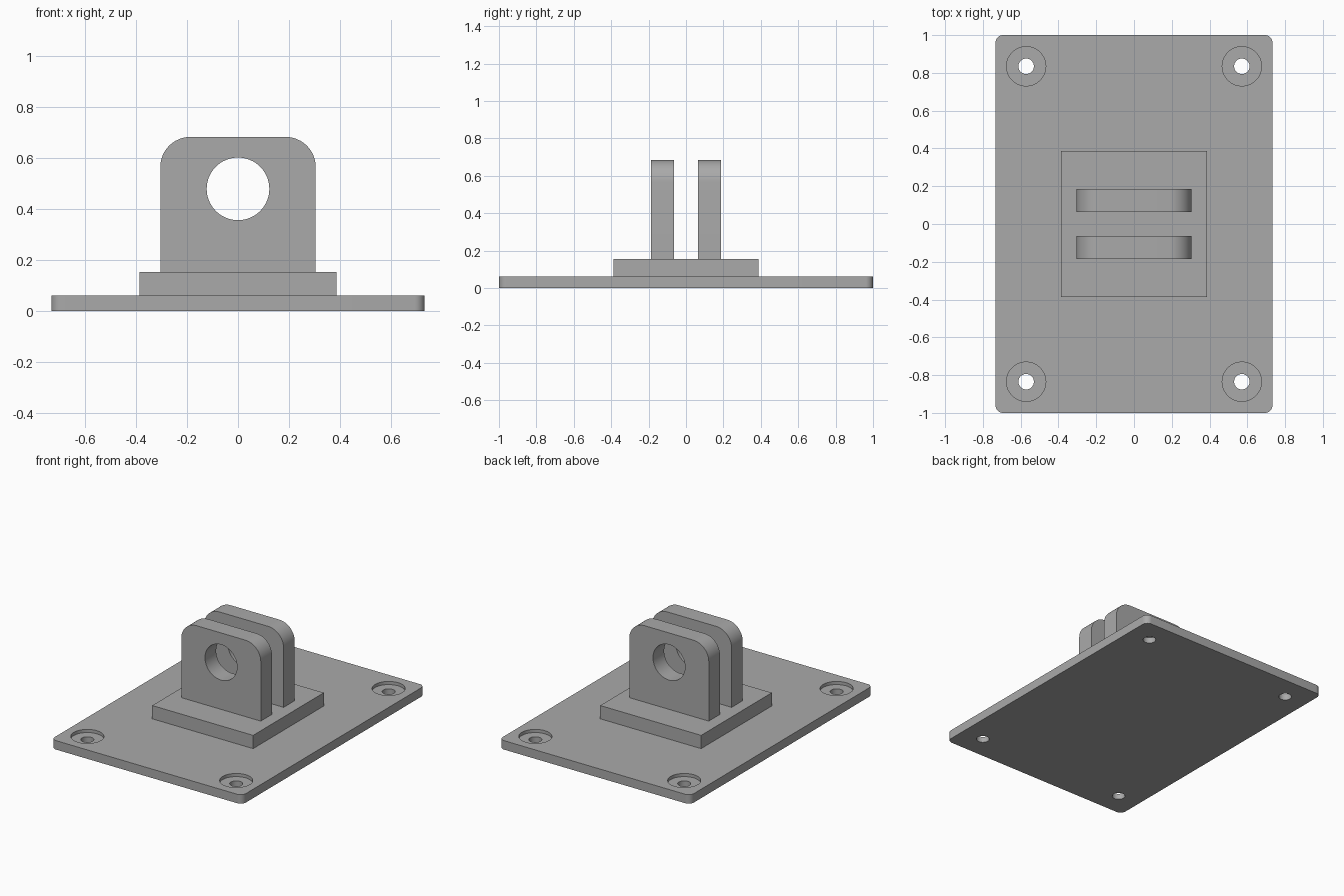
import bpy, bmesh, math
from mathutils import Vector

if "Cube" in bpy.data.objects:
    bpy.data.objects.remove(bpy.data.objects["Cube"], do_unlink=True)

grey = bpy.data.materials.new("plain grey")
grey.use_nodes = True
colour = (0.4, 0.4, 0.4, 1)
grey.diffuse_color = colour
grey.node_tree.nodes["Principled BSDF"].inputs["Base Color"].default_value = colour


def add_object(name, bm):
    mesh = bpy.data.meshes.new(name)
    bm.to_mesh(mesh)
    bm.free()
    mesh.materials.append(grey)
    obj = bpy.data.objects.new(name, mesh)
    bpy.context.collection.objects.link(obj)
    return obj


def box(name, low, high, rounded=None, radius=0):
    """Box between two corners; edges chosen by the rounded rule get a radius."""
    low, high = Vector(low), Vector(high)
    bm = bmesh.new()
    bmesh.ops.create_cube(bm, size=1)
    bmesh.ops.scale(bm, vec=high - low, verts=bm.verts)
    bmesh.ops.translate(bm, vec=(low + high) / 2, verts=bm.verts)
    if rounded:
        bmesh.ops.bevel(bm, geom=[e for e in bm.edges if rounded(e)], offset=radius,
                        segments=12, profile=0.5, affect='EDGES')
    return add_object(name, bm)


def drill(obj, centre, radius, depth, axis='Z'):
    """Cut a round hole and discard the drill."""
    bm = bmesh.new()
    bmesh.ops.create_cone(bm, cap_ends=True, segments=64, radius1=radius,
                          radius2=radius, depth=depth)
    cutter = add_object("drill", bm)
    cutter.hide_render = True
    cutter.location = centre
    if axis == 'Y':
        cutter.rotation_euler.x = math.pi / 2
    mod = obj.modifiers.new("hole", 'BOOLEAN')
    mod.operation, mod.solver, mod.object = 'DIFFERENCE', 'EXACT', cutter
    bpy.context.view_layer.objects.active = obj
    bpy.ops.object.modifier_apply(modifier=mod.name)
    bpy.data.objects.remove(cutter, do_unlink=True)


def direction(edge):
    return (edge.verts[1].co - edge.verts[0].co).normalized()


plate_top, block_top, lug_top = 0.062, 0.154, 0.684

# Base plate with rounded corners and four counterbored screw holes
plate = box("base_plate", (-0.733, -1, 0), (0.733, 1, plate_top),
            lambda e: abs(direction(e).z) > 0.9, 0.04)
bore_depth = 0.022
for x in (-0.571, 0.571):
    for y in (-0.835, 0.835):
        drill(plate, (x, y, 0), 0.041, 1)
        drill(plate, (x, y, plate_top - bore_depth + 0.1), 0.104, 0.2)

# Raised square block
block = box("raised_block", (-0.387, -0.387, plate_top), (0.387, 0.387, block_top))

# Two upright lugs with rounded tops and a pin hole through both
parts = [plate, block]
for name, y in (("front_lug", -0.125), ("back_lug", 0.125)):
    lug = box(name, (-0.305, y - 0.061, block_top), (0.305, y + 0.061, lug_top),
              lambda e: abs(direction(e).y) > 0.9 and e.verts[0].co.z > 0.5, 0.118)
    drill(lug, (0, y, 0.48), 0.123, 0.5 * 0.4, 'Y')
    parts.append(lug)

# Smooth the round walls, keep the rims sharp
bpy.ops.object.select_all(action='DESELECT')
for part in parts:
    part.select_set(True)
bpy.context.view_layer.objects.active = plate
bpy.ops.object.shade_smooth_by_angle(angle=math.radians(30))
